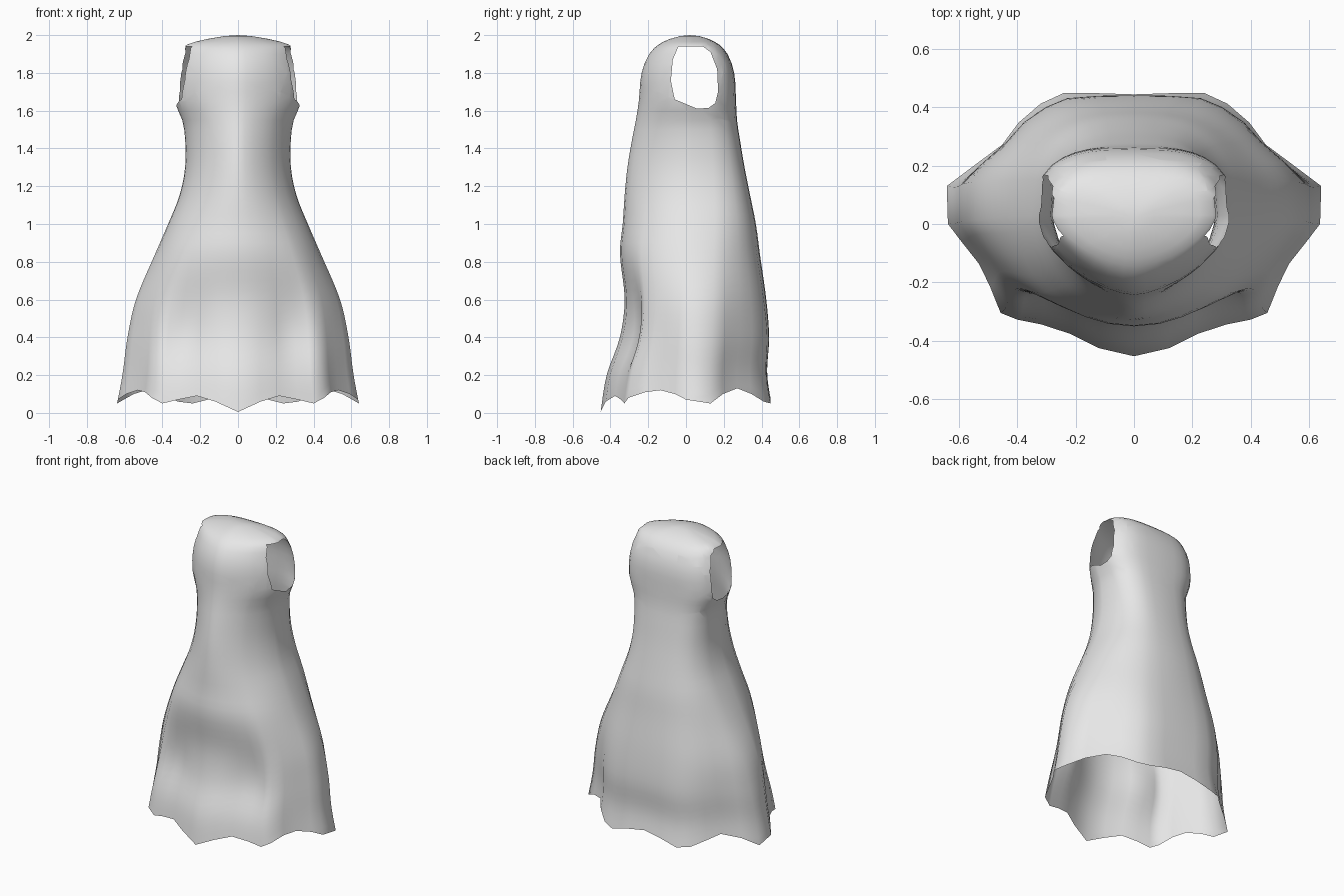
import bpy
import bmesh
import math
from mathutils import Vector

default_cube = bpy.data.objects.get("Cube")
if default_cube:
    bpy.data.objects.remove(default_cube, do_unlink=True)

# Wavy hem, front middle to back middle on the left side: x, y, height
HEM = [
    (0, -.45, .005), (.12, -.43, .06), (.22, -.385, .09), (.32, -.35, .07),
    (.4, -.33, .05), (.46, -.31, .08), (.5, -.22, .11), (.54, -.14, .12),
    (.6, -.06, .1), (.64, 0, .07), (.64, .13, .05), (.56, .2, .1),
    (.46, .28, .13), (.4, .355, .1), (.32, .415, .06), (.24, .45, .05),
    (.12, .455, .08), (0, .455, .1),
]

# Silhouette by height: z, half width, front y, back y
PROFILE = [
    (0, .65, -.453, .462), (.2, .612, -.42, .43), (.4, .585, -.35, .44),
    (.6, .54, -.325, .425), (.85, .435, -.35, .39), (1, .37, -.335, .37),
    (1.15, .31, -.325, .34), (1.3, .28, -.31, .31), (1.45, .28, -.285, .285),
    (1.55, .295, -.265, .27), (1.65, .335, -.25, .265), (1.8, .33, -.235, .255),
    (1.9, .3, -.195, .22), (1.95, .27, -.145, .175), (1.98, .16, -.085, .12),
    (1.995, .07, -.03, .07),
]

# Armhole outline seen from the side: y, z, anticlockwise
ARMHOLE = [
    (-.06, 1.66), (.06, 1.61), (.12, 1.615), (.155, 1.64), (.17, 1.7),
    (.165, 1.82), (.13, 1.91), (.09, 1.94), (-.04, 1.94), (-.07, 1.87),
    (-.08, 1.76),
]


def slope(index):
    """Tangent of the silhouette at one of its key heights."""
    before = Vector(PROFILE[max(index - 1, 0)])
    after = Vector(PROFILE[min(index + 1, len(PROFILE) - 1)])
    return (after - before) / (after[0] - before[0])


def smooth_step(value, low, high):
    t = min(1, max(0, (value - low) / (high - low)))
    return t * t * (3 - 2 * t)


def silhouette(z):
    """Smoothly interpolated half width, front and back at a height."""
    index = 0
    while index < len(PROFILE) - 2 and PROFILE[index + 1][0] < z:
        index += 1
    low, high = Vector(PROFILE[index]), Vector(PROFILE[index + 1])
    span = high[0] - low[0]
    t = (z - low[0]) / span
    row = low.lerp(high, t * t * (3 - 2 * t))
    row += slope(index) * span * t * (1 - t) ** 2
    row -= slope(index + 1) * span * t * t * (1 - t)
    return row[1], row[2], row[3]


def superellipse(angle, power):
    c, s = math.cos(angle), math.sin(angle)
    return (math.copysign(abs(c) ** (2 / power), c),
            math.copysign(abs(s) ** (2 / power), s))


def cloth_point(hem, level):
    """Point on the cloth above one hem point; folds fade out upwards."""
    hem_x, hem_y, hem_z = hem
    z = level + hem_z * max(0, 1 - level / .6)
    half_width, front, back = silhouette(z)
    fold_x, fold_y = hem_x / .64, hem_y / (.45 if hem_y < 0 else .455)

    # The chest narrows to a soft ridge while the back becomes squarer
    chest = smooth_step(z, .7, 1.45)
    power = 2.1 - .5 * chest if hem_y < 0 else 2.4 + .5 * chest
    round_x, round_y = superellipse(math.atan2(fold_y, fold_x), power)
    fade = smooth_step(z, 0, 1.15)
    x = fold_x + (round_x - fold_x) * fade
    y = fold_y + (round_y - fold_y) * fade
    middle = .03 * fade
    depth = middle - front if y < 0 else back - middle
    x, y = x * half_width, middle + y * depth

    # Groove on each side of the front fold
    if hem_y < 0:
        across = (abs(hem_x) - .29) / .09
        upward = (z - .42) / .2
        y += .045 * math.exp(-across ** 2 - upward ** 2)
    return (x if hem_x else 0), y, z


def cut_armhole(bm, side):
    """Slice the outline into one side of the shell and remove the inside."""
    inside = [f for f in bm.faces
              if f.calc_center_median().x * side > .12
              and f.calc_center_median().z > 1.45]
    for start, end in zip(ARMHOLE, ARMHOLE[1:] + ARMHOLE[:1]):
        origin = Vector((0, *start))
        along = Vector((0, *end)) - origin
        outward = Vector((0, along.z, -along.y)).normalized()
        parts = set(inside)
        for face in inside:
            parts.update(face.edges)
            parts.update(face.verts)
        cut = bmesh.ops.bisect_plane(bm, geom=list(parts), dist=1e-5,
                                     plane_co=origin, plane_no=outward)
        inside = [f for f in cut["geom"] if isinstance(f, bmesh.types.BMFace)
                  and (f.calc_center_median() - origin).dot(outward) < 0]
    bmesh.ops.delete(bm, geom=inside, context="FACES")


# Robe shell: rings of cloth stacked from the hem to the crown
outline = HEM + [(-x, y, z) for x, y, z in reversed(HEM[1:-1])]
levels = [step * .05 for step in range(39)]
levels += [1.93, 1.95, 1.965, 1.98, 1.995]

bm = bmesh.new()
rings = [[bm.verts.new(cloth_point(hem, level)) for hem in outline]
         for level in levels]
count = len(outline)
for lower, upper in zip(rings, rings[1:]):
    for i in range(count):
        j = (i + 1) % count
        bm.faces.new((lower[i], lower[j], upper[j], upper[i]))

# Closed crown
crown = bm.verts.new((0, .02, 2))
for i in range(count):
    bm.faces.new((rings[-1][i], rings[-1][(i + 1) % count], crown))

# Armholes
for side in (1, -1):
    cut_armhole(bm, side)
for face in bm.faces:
    face.smooth = True

mesh = bpy.data.meshes.new("robe")
bm.to_mesh(mesh)
bm.free()
robe = bpy.data.objects.new("robe", mesh)
bpy.context.collection.objects.link(robe)

# Plain pale cloth
cloth = bpy.data.materials.new("pale_grey_cloth")
cloth.use_nodes = True
cloth.diffuse_color = (.8, .8, .8, 1)
cloth.node_tree.nodes["Principled BSDF"].inputs["Base Color"].default_value = (.8, .8, .8, 1)
mesh.materials.append(cloth)
